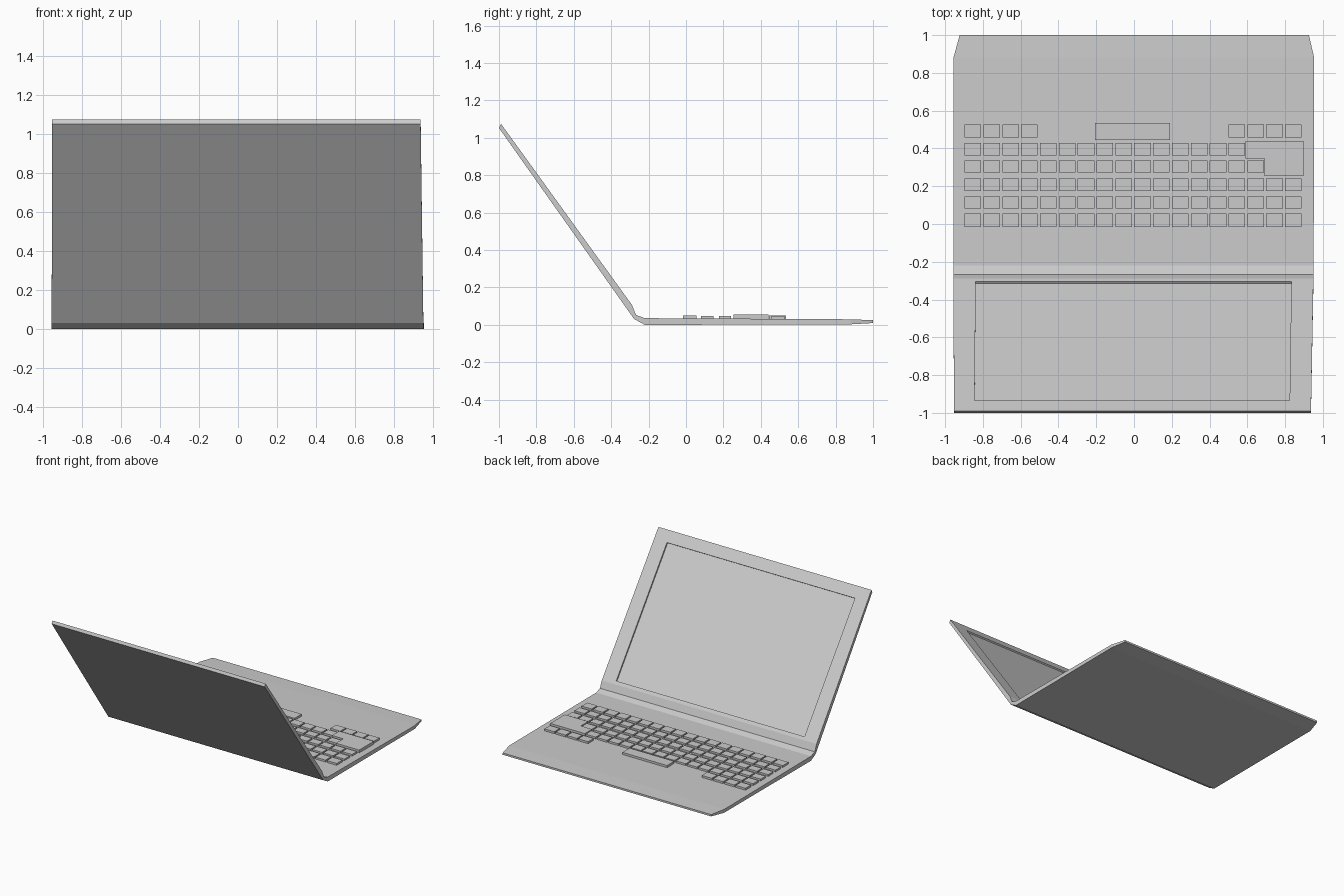
import bpy
import bmesh
from mathutils import Vector

if "Cube" in bpy.data.objects:
    bpy.data.objects.remove(bpy.data.objects["Cube"])


def finish(name, bm):
    bmesh.ops.remove_doubles(bm, verts=bm.verts, dist=1e-5)
    bmesh.ops.recalc_face_normals(bm, faces=bm.faces)
    me = bpy.data.meshes.new(name)
    bm.to_mesh(me)
    bm.free()
    ob = bpy.data.objects.new(name, me)
    bpy.context.collection.objects.link(ob)
    return ob


def face(bm, pts):
    return bm.faces.new([bm.verts.new(p) for p in pts])


def shell(name, stations, screen=None):
    """Loft rectangular sections: (x_left, x_right, lower (y,z), upper (y,z))."""
    bm = bmesh.new()
    rings = [[Vector((a, *lo)), Vector((b, *lo)), Vector((b, *up)), Vector((a, *up))]
             for a, b, lo, up in stations]
    for i, (r, s) in enumerate(zip(rings, rings[1:])):
        for k in range(4):
            j = (k + 1) % 4
            if screen and i == len(rings) - 2 and k == 2:
                recess(bm, r, s, screen)
            else:
                face(bm, (r[k], r[j], s[j], s[k]))
    face(bm, rings[0])
    face(bm, rings[-1])
    return finish(name, bm)


def recess(bm, r, s, screen):
    # sunken display in the inner face of the lid
    corners, depth = screen
    p, q = r[3], s[3]
    outer = [r[3], r[2], s[2], s[3]]
    rim = [Vector((x, y, p.z + (q.z - p.z) * (y - p.y) / (q.y - p.y))) for x, y in corners]
    n = Vector((0, q.z - p.z, p.y - q.y)).normalized()
    floor = [v - n * depth for v in rim]
    for k in range(4):
        j = (k + 1) % 4
        face(bm, (outer[k], outer[j], rim[j], rim[k]))
        face(bm, (rim[k], rim[j], floor[j], floor[k]))
    face(bm, floor)


def prism(bm, outline, z0, z1):
    f = face(bm, [(x, y, z0) for x, y in outline])
    ext = bmesh.ops.extrude_face_region(bm, geom=[f], use_keep_orig=True)
    for v in ext["geom"]:
        if isinstance(v, bmesh.types.BMVert):
            v.co.z = z1


def rect(x0, x1, y0, y1):
    return [(x0, y0), (x1, y0), (x1, y1), (x0, y1)]


# keyboard half, tapered at the user's edge
hinge = (-.956, .951, (-.278, .032), (-.267, .053))
shell("base", [
    (-.923, .926, (1.0, .010), (1.0, .025)),
    (-.956, .954, (.88, .003), (.88, .030)),
    (-.956, .951, (-.22, 0), (-.22, .036)),
    hinge])

# tilted lid with recessed screen
shell("lid", [
    hinge,
    (-.956, .950, (-.3155, .085), (-.289, .107)),
    (-.953, .937, (-1.0, 1.053), (-.989, 1.075))],
    screen=([(-.838, -.305), (.833, -.305), (.824, -.935), (-.844, -.935)], .012))

# rows of small keys: y range, top height, column indices
rows = [
    (-.017, .055, .050, range(18)),
    (.081, .146, .048, range(18)),
    (.176, .240, .048, range(18)),
    (.272, .335, .048, range(16)),
    (.362, .430, .048, range(15)),
    (.457, .527, .048, [0, 1, 2, 3, 14, 15, 16, 17])]
bm = bmesh.new()
for y0, y1, top, cols in rows:
    for c in cols:
        x = -.897 + c * .0998
        prism(bm, rect(x, x + .088, y0, y1), .028, top)
finish("keys", bm)

# space bar
bm = bmesh.new()
prism(bm, rect(-.207, .19, .445, .535), .028, .049)
finish("space_bar", bm)

# stepped enter key
bm = bmesh.new()
prism(bm, [(.69, .255), (.897, .255), (.897, .44), (.59, .44), (.59, .348), (.69, .348)],
      .028, .056)
finish("enter_key", bm)
